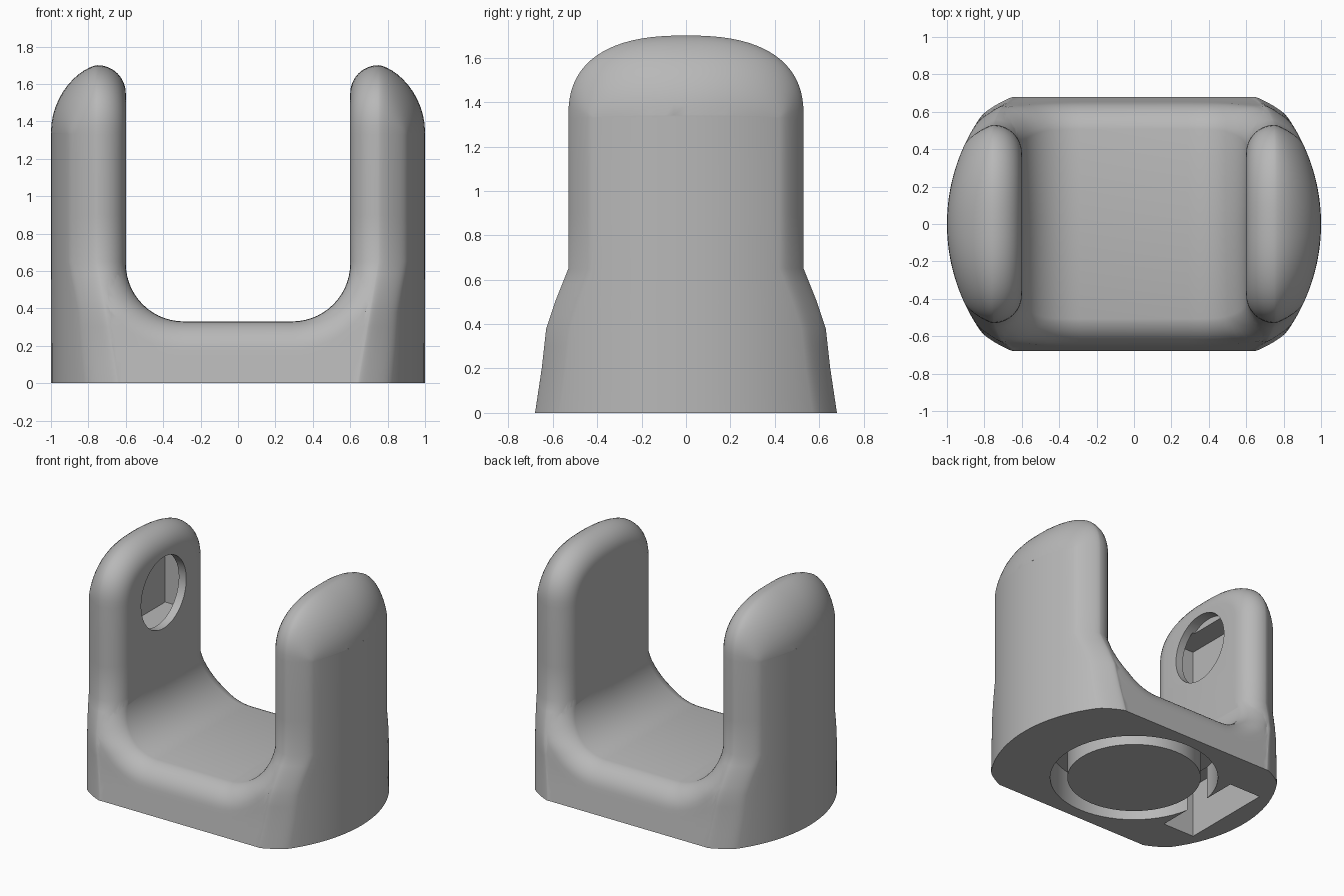
import bpy, bmesh
from math import sin, cos, pi, sqrt, radians
from mathutils import Matrix

if "Cube" in bpy.data.objects:
    bpy.data.objects.remove(bpy.data.objects["Cube"], do_unlink=True)

grey = bpy.data.materials.new("plain grey")
grey.use_nodes = True
grey.diffuse_color = (0.48, 0.48, 0.48, 1)
grey.node_tree.nodes["Principled BSDF"].inputs["Base Color"].default_value = grey.diffuse_color

R = 0.15                    # edge rounding
INNER = 0.6                 # inner face of the arms
SHOULDER = 0.65             # height where the arms start
SIDE = [(0, .68), (.2, .65), (.38, .63), (.5, .59), (SHOULDER, .53), (9, .53)]


def half_depth(z):
    for (z0, w0), (z1, w1) in zip(SIDE, SIDE[1:]):
        if z <= z1:
            return w0 + (w1 - w0) * max(0, z - z0) / (z1 - z0)


def crest_x(z):
    return 0.64 + 0.11 * min(1, z / SHOULDER)


def make_object(name, bm):
    bmesh.ops.recalc_face_normals(bm, faces=bm.faces)
    mesh = bpy.data.meshes.new(name)
    bm.to_mesh(mesh)
    bm.free()
    mesh.materials.append(grey)
    obj = bpy.data.objects.new(name, mesh)
    bpy.context.collection.objects.link(obj)
    return obj


def loft(name, loops):
    """Bridge closed loops of equal length and fill the open ends."""
    bm = bmesh.new()
    rows = [[bm.verts.new(p) for p in loop] for loop in loops]
    n = len(rows[0])
    for a, b in zip(rows, rows[1:]):
        for j in range(n):
            bm.faces.new((a[j], a[(j + 1) % n], b[(j + 1) % n], b[j]))
    bmesh.ops.remove_doubles(bm, verts=bm.verts, dist=0.0005)
    bmesh.ops.holes_fill(bm, edges=bm.edges, sides=0)
    bmesh.ops.triangulate(bm, faces=[f for f in bm.faces if len(f.verts) > 4])
    return make_object(name, bm)


def box(name, lo, hi):
    bm = bmesh.new()
    bmesh.ops.create_cube(bm, size=1)
    for v in bm.verts:
        v.co = [l + (h - l) * (c + 0.5) for l, h, c in zip(lo, hi, v.co)]
    return make_object(name, bm)


def cylinder(name, radius, depth, matrix):
    bm = bmesh.new()
    bmesh.ops.create_cone(bm, cap_ends=True, segments=64, radius1=radius,
                          radius2=radius, depth=depth, matrix=matrix)
    return make_object(name, bm)


def combine(target, tool, operation):
    mod = target.modifiers.new(operation.lower(), 'BOOLEAN')
    mod.operation, mod.object, mod.solver = operation, tool, 'EXACT'
    bpy.ops.object.select_all(action='DESELECT')
    bpy.context.view_layer.objects.active = target
    target.select_set(True)
    bpy.ops.object.modifier_apply(modifier=mod.name)
    bpy.data.objects.remove(tool, do_unlink=True)


def arm_loop(side, z=None, t=None):
    """One level of an arm: a height z on the shaft or an angle t on the arch."""
    def place(inset_y, inset_z):
        if t is None:
            return half_depth(z) - inset_y, z
        return ((0.53 - inset_y) * max(0, cos(t)) ** 0.8,
                1.33 + (0.37 - inset_z) * sin(t) ** 0.8)

    quarter = []
    for k in range(9):                       # inner rounding
        a = pi / 2 * k / 8
        inset = R * (1 - sin(a))
        y, h = place(inset, inset)
        quarter.append((INNER + (crest_x(h) - INNER) * (1 - cos(a)), y, h))
    for k in range(1, 13):                   # outer rounding
        a = pi / 2 * k / 12
        y, h = place(0.11 * (1 - cos(a)), 0.36 * (1 - cos(a)))
        crest = crest_x(h)
        quarter.append((crest + (sqrt(1 - y * y) - crest) * sin(a) ** 1.3, y, h))
    _, y, h = quarter[-1]
    outer = [(sqrt(1 - (y * c / 10) ** 2), y * c / 10, h) for c in range(9, -10, -1)]
    back = [(px, -py, pz) for px, py, pz in reversed(quarter)]
    return [(side * px, py, pz) for px, py, pz in quarter + outer + back]


def make_arm(name, side):
    shaft = [0, .1, .2, .3, .38, .44, .5, .58, SHOULDER, .9, 1.1]
    loops = [arm_loop(side, z=z) for z in shaft]
    loops += [arm_loop(side, t=pi / 2 * i / 20) for i in range(21)]
    return loft(name, loops)


def saddle_loop(cx, angle, end=False):
    """Cross-section of the saddle at one point of its U profile."""
    nx, nz = cos(angle), sin(angle)
    px, pz = cx + 0.31 * nx, 0.64 + 0.31 * nz
    top = []
    for k in range(-10, 11):
        a = pi / 2 * abs(k) / 10
        off = R * (1 - cos(a))
        x, z = px + nx * off, pz + nz * off
        if end:
            x, z = (1 if x > 0 else -1) * max(abs(x), 0.72), z - 0.04
        sign = 1 if k > 0 else -1
        y = sign * (half_depth(z) - 0.002 - R + R * sin(a))
        if k == 0:
            y = 0
        top.append((x, y, z))

    def flank(point, sign):
        x, _, z = point
        for f in (.8, .6, .4, .2, 0):
            limit = crest_x(z * f) - 0.005
            yield (max(-limit, min(limit, x)), sign * (half_depth(z * f) - 0.002), z * f)

    return list(reversed(list(flank(top[0], -1)))) + top + list(flank(top[-1], 1))


# Saddle between the arms
left = [saddle_loop(-0.29, pi + pi / 2 * i / 14) for i in range(15)]
right = [saddle_loop(0.29, 1.5 * pi + pi / 2 * i / 14) for i in range(15)]
body = loft("bracket_body", [saddle_loop(-0.29, pi, True)] + left + right
            + [saddle_loop(0.29, 2 * pi, True)])

# Two upright arms
for name, side in (("left_arm", 1), ("right_arm", -1)):
    combine(body, make_arm(name, side), 'UNION')

# Ring groove around a flush boss underneath
combine(body, cylinder("groove_cutter", 0.585, 0.5, Matrix.Identity(4)), 'DIFFERENCE')
combine(body, cylinder("boss", 0.465, 0.28, Matrix.Translation((0, 0, 0.14))), 'UNION')

# Slot under the right arm
combine(body, box("slot_cutter", (-.84, -.36, -.1), (-.575, .36, .4)), 'DIFFERENCE')

# Round opening into a hollow in the right arm
combine(body, box("hollow_cutter", (-.84, -.36, 1.0), (-.66, .36, 1.48)), 'DIFFERENCE')
turn = Matrix.Translation((-0.58, 0, 1.27)) @ Matrix.Rotation(radians(90), 4, 'Y')
combine(body, cylinder("opening_cutter", 0.26, 0.2, turn), 'DIFFERENCE')

bpy.context.view_layer.objects.active = body
body.select_set(True)
bpy.ops.object.shade_smooth_by_angle(angle=radians(32))
